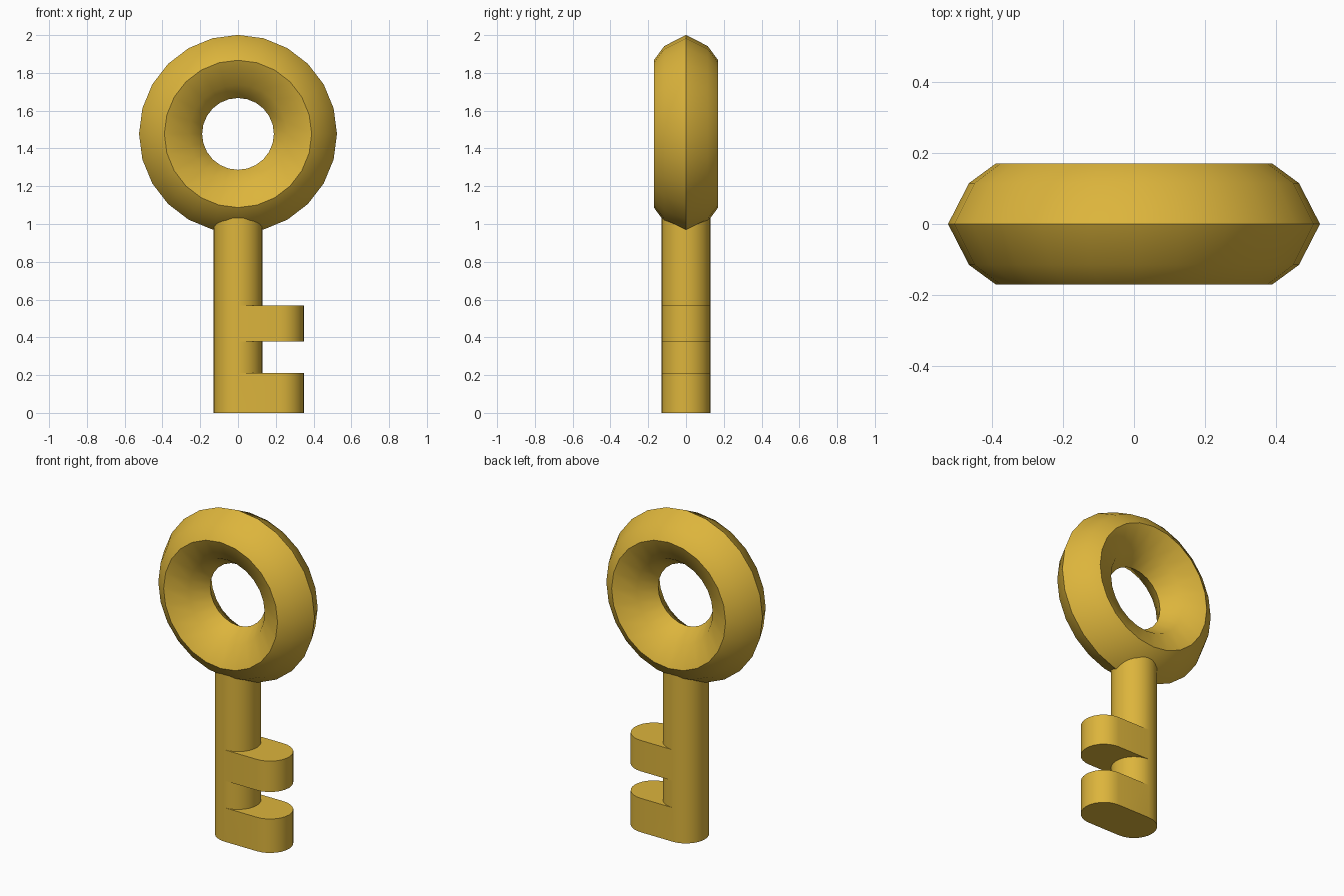
import bpy, bmesh, math
from math import sin, cos, pi

if "Cube" in bpy.data.objects:
    bpy.data.objects.remove(bpy.data.objects["Cube"])

gold = bpy.data.materials.new("gold")
gold.diffuse_color = (0.72, 0.46, 0.045, 1)
gold.use_nodes = True
gold.node_tree.nodes["Principled BSDF"].inputs["Base Color"].default_value = gold.diffuse_color


def loft(name, rings, closed, smooth_angle):
    """Join a list of equal-length closed vertex rings with quads."""
    bm = bmesh.new()
    rows = [[bm.verts.new(p) for p in ring] for ring in rings]
    n = len(rows[0])
    pairs = list(zip(rows, rows[1:]))
    if closed:
        pairs.append((rows[-1], rows[0]))
    for a, b in pairs:
        for i in range(n):
            j = (i + 1) % n
            bm.faces.new((a[i], a[j], b[j], b[i]))
    if not closed:
        bm.faces.new(rows[0])
        bm.faces.new(rows[-1])
    bmesh.ops.remove_doubles(bm, verts=bm.verts, dist=0.0005)
    bmesh.ops.recalc_face_normals(bm, faces=bm.faces)
    mesh = bpy.data.meshes.new(name)
    bm.to_mesh(mesh)
    bm.free()
    mesh.materials.append(gold)
    ob = bpy.data.objects.new(name, mesh)
    bpy.context.collection.objects.link(ob)
    bpy.ops.object.select_all(action='DESELECT')
    ob.select_set(True)
    bpy.context.view_layer.objects.active = ob
    bpy.ops.object.shade_smooth_by_angle(angle=math.radians(smooth_angle))
    return ob


# Ring handle: (radius, y) section swept round the y axis
half = [(0.465, 0.115), (0.39, 0.17), (0.26, 0.11)]
section = [(0.524, 0)] + half + [(0.19, 0)] + [(r, -y) for r, y in reversed(half)]
SEG, CZ = 24, 1.477
loft("ring_handle",
     [[(r * sin(2 * pi * k / SEG), y, CZ + r * cos(2 * pi * k / SEG))
       for r, y in section] for k in range(SEG)], True, 50)


# Shaft with two teeth: round section stretched to a stadium at each tooth
def stadium(z, stretch, r=0.13, n=14):
    right = [(stretch + r * cos(a), r * sin(a), z)
             for a in (-pi / 2 + pi * i / n for i in range(n + 1))]
    left = [(r * cos(a), r * sin(a), z)
            for a in (pi / 2 + pi * i / n for i in range(n + 1))]
    return right + left


TOOTH = 0.22
levels = [(0, TOOTH), (0.21, TOOTH), (0.21, 0), (0.377, 0),
          (0.377, TOOTH), (0.568, TOOTH), (0.568, 0), (1.08, 0)]
loft("shaft_with_teeth", [stadium(z, s) for z, s in levels], False, 40)
